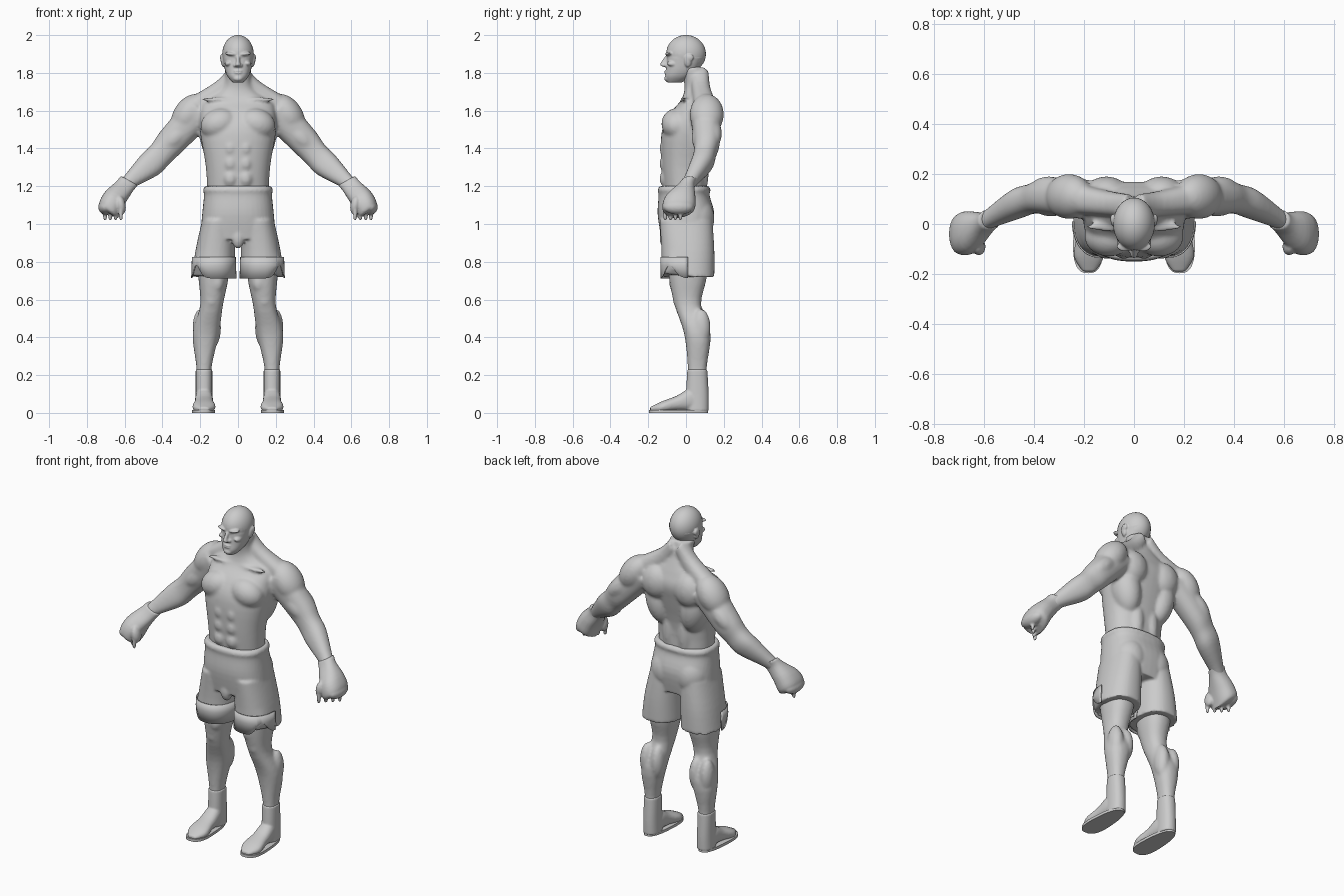
import bpy, bmesh, math
from mathutils import Vector, Matrix

default_cube = bpy.data.objects.get("Cube")
if default_cube:
    bpy.data.objects.remove(default_cube)

grey = bpy.data.materials.new("light_grey")
grey.use_nodes = True
grey.diffuse_color = (.6, .6, .6, 1)
grey.node_tree.nodes["Principled BSDF"].inputs["Base Color"].default_value = grey.diffuse_color

ACROSS, DEPTH, UP = Vector((1, 0, 0)), Vector((0, 1, 0)), Vector((0, 0, 1))
SIDES = {"left": 1, "right": -1}


def spline(rows, steps=4):
    """Smooth curve through rows of numbers."""
    rows = [Vector(row) for row in rows]
    padded = [rows[0]] + rows + [rows[-1]]
    curve = []
    for before, start, end, after in zip(padded, rows, rows[1:], padded[3:]):
        for k in range(steps):
            t = k / steps
            bend_in = (end - before) / 2
            bend_out = (after - start) / 2
            rise = end - start
            curve.append(start + bend_in * t + (rise * 3 - bend_in * 2 - bend_out) * t ** 2
                         + (bend_in + bend_out - rise * 2) * t ** 3)
    return curve + [rows[-1]]


def oval(angle, power):
    """Point on a rounded square outline; power 2 is a true ellipse."""
    c, d = math.cos(angle), math.sin(angle)
    return math.copysign(abs(c) ** (2 / power), c), math.copysign(abs(d) ** (2 / power), d)


def tube(bm, rings, wide=ACROSS, deep=DEPTH, mirror=1, power=2.3, count=40, hem=None):
    """Loft rings of (x, y, z, half width, half depth), closed at both ends."""
    loops = []
    rows = spline(rings)
    for j, row in enumerate(rows):
        loop = []
        for k in range(count):
            angle = math.tau * k / count
            c, d = oval(angle, power)
            point = Vector(row[:3]) + wide * c * row[3] + deep * d * row[4]
            if hem:
                point.z += hem(angle) * max(0, 2 * j / (len(rows) - 1) - 1)
            loop.append(bm.verts.new((point.x * mirror, point.y, point.z)))
        loops.append(loop)
    for upper, lower in zip(loops, loops[1:]):
        for k in range(count):
            after = (k + 1) % count
            bm.faces.new((upper[k], upper[after], lower[after], lower[k]))
    bm.faces.new(loops[0])
    bm.faces.new(loops[-1])


def blob(bm, at, size, mirror=1, tilt=0):
    """Ellipsoid muscle or bump, tilted in the front plane."""
    matrix = (Matrix.Diagonal((mirror, 1, 1, 1)) @ Matrix.Translation(at)
              @ Matrix.Rotation(math.radians(tilt), 4, 'Y') @ Matrix.Diagonal((*size, 1)))
    bmesh.ops.create_uvsphere(bm, u_segments=32, v_segments=20, radius=1, matrix=matrix)


def finish(name, bm, voxel=0, smooth=0):
    """Make the object; fuse and soften overlapping forms where asked."""
    bmesh.ops.recalc_face_normals(bm, faces=bm.faces)
    mesh = bpy.data.meshes.new(name)
    bm.to_mesh(mesh)
    bm.free()
    mesh.materials.append(grey)
    obj = bpy.data.objects.new(name, mesh)
    bpy.context.collection.objects.link(obj)
    bpy.context.view_layer.objects.active = obj
    obj.select_set(True)
    bpy.ops.object.shade_smooth_by_angle(angle=math.radians(50))
    obj.select_set(False)
    if voxel:
        fuse = obj.modifiers.new("fuse", 'REMESH')
        fuse.mode, fuse.voxel_size, fuse.use_smooth_shade = 'VOXEL', voxel, True
        soften = obj.modifiers.new("soften", 'SMOOTH')
        soften.factor, soften.iterations = .5, smooth
    return obj


# Torso and neck
body = bmesh.new()
tube(body, [(0, 0, 1.1, .16, .11), (0, -.01, 1.3, .17, .12), (0, .01, 1.48, .2, .14),
            (0, .04, 1.58, .2, .13), (0, .06, 1.65, .18, .09), (0, .06, 1.7, .1, .07),
            (0, .05, 1.75, .07, .06), (0, .03, 1.83, .07, .06)])

# Muscles, arms and legs on both sides
arm_thickness = Vector((.7, 0, .7))
neck_slope = Vector((.5, 0, .9))
for s in SIDES.values():
    chest = blob(body, (.1, -.05, 1.53), (.1, .08, .08), s, 20)
    shoulder = blob(body, (.26, .11, 1.58), (.08, .09, .12), s, -35)
    shoulder_blade = blob(body, (.11, .12, 1.57), (.09, .07, .1), s)
    side_of_back = blob(body, (.12, .07, 1.45), (.08, .09, .15), s, 12)
    lower_back = blob(body, (.05, .06, 1.28), (.05, .06, .17), s)
    for row in range(3):
        blob(body, (.04, -.1, 1.24 + row * .08), (.04, .04, .05), s)
    collarbone = blob(body, (.1, -.01, 1.66), (.1, .02, .01), s)
    tube(body, [(.02, .07, 1.8, .05, .04), (.09, .08, 1.71, .05, .05), (.22, .1, 1.63, .06, .05)],
         DEPTH, neck_slope, s)
    tube(body, [(.2, .1, 1.6, .08, .09), (.35, .11, 1.44, .07, .08), (.41, .1, 1.37, .06, .07),
                (.47, .08, 1.31, .06, .07), (.58, .02, 1.22, .04, .04), (.62, -.01, 1.18, .04, .04)],
         DEPTH, arm_thickness, s)
    biceps = blob(body, (.33, .08, 1.46), (.05, .05, .1), s, -45)
    triceps = blob(body, (.34, .14, 1.48), (.05, .05, .1), s, -45)
    tube(body, [(.13, .01, .9, .09, .11), (.13, .01, .72, .08, .1), (.14, .01, .57, .06, .07),
                (.17, .06, .42, .07, .07), (.18, .06, .24, .04, .05), (.18, .06, .1, .04, .05)],
         mirror=s)
    knee = blob(body, (.14, -.03, .6), (.04, .04, .05), s)
    inner_thigh = blob(body, (.11, -.04, .69), (.04, .05, .06), s)
    for x in (.13, .2):
        blob(body, (x, .08, .45), (.04, .05, .1), s)
body_parts = finish("body", body, voxel=.009, smooth=7)

# Head and face
skull_centre, skull_size = Vector((0, 0, 1.9)), Vector((.083, .105, .1))
head = bmesh.new()
blob(head, skull_centre, skull_size)
tube(head, [(0, -.06, 1.75, .03, .04), (0, -.04, 1.78, .055, .07), (0, -.02, 1.82, .07, .085),
            (0, 0, 1.88, .08, .1)])
tube(head, [(0, -.09, 1.9, .01, .01), (0, -.11, 1.86, .01, .02), (0, -.12, 1.84, .015, .015),
            (0, -.1, 1.83, .01, .01)])
chin = blob(head, (0, -.1, 1.77), (.025, .015, .015))
for z in (1.8, 1.81):
    blob(head, (0, -.1, z), (.025, .015, .005))
for s in SIDES.values():
    brow = blob(head, (.035, -.09, 1.9), (.035, .02, .01), s, -8)
    cheekbone = blob(head, (.05, -.07, 1.85), (.02, .03, .015), s, 20)
    nostril = blob(head, (.015, -.105, 1.84), (.01, .01, .01), s)
    ear = blob(head, (.08, .01, 1.865), (.012, .02, .035), s, 6)
    ear_rim = blob(head, (.085, .02, 1.88), (.01, .02, .02), s)
finish("head", head, voxel=.0045, smooth=3)

# Cropped hair cap, cut along a sloping hairline
hair = bmesh.new()
blob(hair, skull_centre, skull_size * 1.005)
bmesh.ops.bisect_plane(hair, geom=hair.verts[:] + hair.edges[:] + hair.faces[:],
                       plane_co=(0, -.1, 1.93), plane_no=(0, .4, .9), clear_inner=True)
finish("hair", hair)


def notch(angle):
    """Height of the rounded cut at the outer front of each shorts leg."""
    return .07 * math.exp(-((angle - math.radians(320)) / .35) ** 2)


# Shorts: hips and two flared legs
shorts = bmesh.new()
tube(shorts, [(0, -.01, 1.2, .175, .13), (0, -.01, 1.18, .185, .14), (0, -.01, 1.15, .18, .135),
              (0, 0, 1.05, .19, .15), (0, 0, .92, .2, .13)], power=2.5)
pouch = blob(shorts, (0, -.11, .93), (.035, .03, .06))
for s in SIDES.values():
    seat = blob(shorts, (.08, .05, 1.03), (.1, .1, .12), s)
    tube(shorts, [(.1, 0, 1.02, .09, .14), (.12, .01, .86, .105, .14), (.13, .01, .72, .115, .14)],
         mirror=s, hem=notch)
finish("shorts", shorts, voxel=.008, smooth=4)

# Front hem panels, each a curved strip of cloth
for side, s in SIDES.items():
    panel = bmesh.new()
    columns = []
    for k in range(31):
        angle = math.pi + math.pi * k / 30
        c, d = oval(angle, 2.3)
        heights = (.825, .78, .712 + notch(angle))
        columns.append([panel.verts.new((s * (.128 + c * (.142 - z * .035)), .01 + d * .143, z))
                        for z in heights])
    for near, far in zip(columns, columns[1:]):
        for j in range(len(near) - 1):
            panel.faces.new((near[j], far[j], far[j + 1], near[j + 1]))
    cloth = finish(side + "_hem_panel", panel).modifiers.new("cloth", 'SOLIDIFY')
    cloth.thickness, cloth.offset = .006, 0

# Padded gloves with bare fingertips
palm_thickness = Vector((.9, 0, .5))
for side, s in SIDES.items():
    glove = bmesh.new()
    tube(glove, [(.575, .02, 1.23, .04, .05), (.6, 0, 1.2, .045, .05), (.65, -.03, 1.14, .08, .06),
                 (.68, -.04, 1.08, .085, .06), (.67, -.05, 1.05, .05, .04)],
         DEPTH, palm_thickness, s)
    thumb = blob(glove, (.62, -.09, 1.1), (.025, .035, .05), s, 10)
    knuckles = blob(glove, (.7, -.04, 1.09), (.04, .08, .04), s)
    for finger in range(4):
        x, y = .62 + finger * .028, -.11 + finger * .027
        tube(glove, [(x, y, 1.08, .012, .012), (x, y, 1.03, .01, .01), (x, y, 1.02, .005, .005)],
             mirror=s, power=2, count=16)
    finish(side + "_glove", glove, voxel=.006, smooth=4)

# Ankle boots on flat soles that widen towards the toe
ankle_x = .18
for side, s in SIDES.items():
    boot = bmesh.new()
    tube(boot, [(ankle_x, .06, .23, .044, .053), (ankle_x, .06, .1, .044, .06),
                (ankle_x, .06, .01, .045, .06)], mirror=s)
    tube(boot, [(ankle_x, .09, .04, .03, .03), (ankle_x, .03, .07, .045, .06),
                (ankle_x, -.05, .05, .05, .04), (ankle_x, -.13, .03, .06, .03),
                (ankle_x, -.19, .02, .025, .01)], ACROSS, UP, s)
    finish(side + "_boot", boot, voxel=.006, smooth=4)
    sole = bmesh.new()
    tube(sole, [(ankle_x, -.04, z, .056, .157) for z in (0, .016)], mirror=s, power=2.6)
    for vert in sole.verts:
        offset = vert.co.x - s * ankle_x
        vert.co.x += s * .003 - offset * vert.co.y * 1.2
    finish(side + "_sole", sole)
